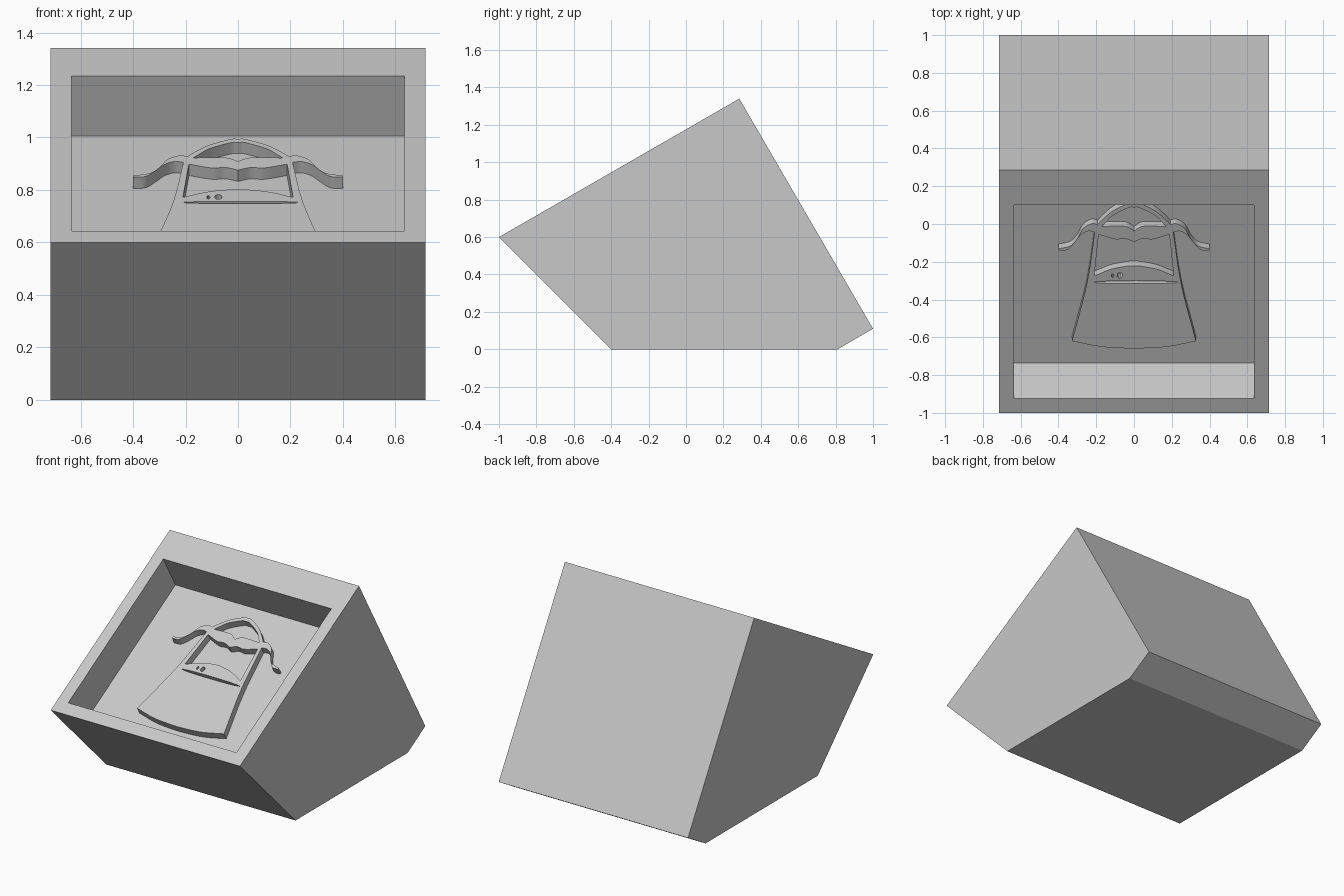
import bpy, bmesh, math
from mathutils import Matrix, Vector

cube = bpy.data.objects.get("Cube")
if cube:
    bpy.data.objects.remove(cube, do_unlink=True)

grey = bpy.data.materials.new("plain_grey")
grey.use_nodes = True
COLOUR = (0.58, 0.58, 0.58, 1)
grey.diffuse_color = COLOUR
grey.node_tree.nodes["Principled BSDF"].inputs["Base Color"].default_value = COLOUR

# Frame of the sloping face: U runs up the slope, N points out of it
TILT = math.radians(30)
U = Vector((0, math.cos(TILT), math.sin(TILT)))
N = Vector((0, -math.sin(TILT), math.cos(TILT)))
EDGE = Vector((0, -1, 0.6))
DEPTH, RELIEF = 0.264, 0.05


def select_only(obj):
    bpy.ops.object.select_all(action='DESELECT')
    obj.select_set(True)
    bpy.context.view_layer.objects.active = obj


def prism(name, profile, half_width):
    """Extrude a (y, z) profile across x."""
    bm = bmesh.new()
    face = bm.faces.new([bm.verts.new((-half_width, y, z)) for y, z in profile])
    out = bmesh.ops.extrude_face_region(bm, geom=[face])
    moved = [v for v in out["geom"] if isinstance(v, bmesh.types.BMVert)]
    bmesh.ops.translate(bm, vec=(2 * half_width, 0, 0), verts=moved)
    bmesh.ops.recalc_face_normals(bm, faces=bm.faces)
    mesh = bpy.data.meshes.new(name)
    bm.to_mesh(mesh)
    bm.free()
    mesh.materials.append(grey)
    obj = bpy.data.objects.new(name, mesh)
    bpy.context.collection.objects.link(obj)
    return obj


def on_slope(u, n):
    p = EDGE + U * u + N * n
    return p.y, p.z


# Wedge-shaped block
block = prism("block", [(-1, 0.6), (0.285, 1.34), (1, 0.11), (0.81, 0), (-0.4, 0)], 0.715)

# Pocket in the sloping face, with a slanted lower wall
slant = 0.067
above = 0.1
cutter = prism("pocket_cutter", [
    on_slope(0.0866 - slant * above / DEPTH, above), on_slope(1.27, above),
    on_slope(1.27, -DEPTH), on_slope(0.0866 + slant, -DEPTH)], 0.635)
cutter.hide_render = True
cut = block.modifiers.new("pocket", 'BOOLEAN')
cut.operation = 'DIFFERENCE'
cut.solver = 'EXACT'
cut.object = cutter
select_only(block)
bpy.ops.object.modifier_apply(modifier=cut.name)
bpy.data.objects.remove(cutter, do_unlink=True)


def smooth(points, steps=6):
    """Smooth curve through the points of one run."""
    p = [Vector(q) for q in points]
    p = [2 * p[0] - p[1]] + p + [2 * p[-1] - p[-2]]
    result = []
    for a, b, c, d in zip(p, p[1:], p[2:], p[3:]):
        for i in range(steps):
            t = i / steps
            result.append(0.5 * (2 * b + (c - a) * t + (2 * a - 5 * b + 4 * c - d) * t ** 2
                                 + (3 * b - a - 3 * c + d) * t ** 3))
    return result + [p[-2]]


def mirrored_loop(*runs):
    """Join smooth runs of a left half and mirror them into a closed loop."""
    half = []
    for run in runs:
        for q in smooth(run):
            if not half or (q - half[-1]).length > 1e-5:
                half.append(q)
    return half + [Vector((-q.x, q.y)) for q in reversed(half[1:-1])]


def ellipse(x, u, rx, ru, sides=14):
    return [Vector((x + rx * math.cos(a), u + ru * math.sin(a)))
            for a in (math.tau * i / sides for i in range(sides))]


# Relief outline: head, wavy arm, flared side, rounded hem
outline = mirrored_loop(
    [(0, 1.16), (-0.03, 1.157), (-0.109, 1.113), (-0.16, 1.065), (-0.193, 1.026)],
    [(-0.193, 1.026), (-0.223, 1.033), (-0.269, 1.003), (-0.3, 0.941),
     (-0.338, 0.897), (-0.4, 0.88)],
    [(-0.4, 0.868), (-0.353, 0.873), (-0.319, 0.911), (-0.28, 0.965),
     (-0.242, 0.987), (-0.208, 0.981)],
    [(-0.208, 0.981), (-0.25, 0.665), (-0.328, 0.315)],
    [(-0.328, 0.315), (-0.17, 0.28), (0, 0.269)])

# Openings through the relief
head_opening = mirrored_loop(
    [(0, 1.133), (-0.03, 1.13), (-0.109, 1.085), (-0.15, 1.04), (-0.17, 1.015)],
    [(-0.17, 1.015), (-0.1, 1.018), (-0.04, 1.015), (0, 0.988)])
chest_opening = mirrored_loop(
    [(0, 0.922), (-0.05, 0.942), (-0.1, 0.938), (-0.187, 0.967)],
    [(-0.187, 0.967), (-0.21, 0.714)],
    [(-0.21, 0.714), (-0.12, 0.755), (-0.03, 0.774), (0, 0.775)])
slit = ellipse(0.01, 0.675, 0.222, 0.009, 20)
small_hole = ellipse(-0.113, 0.715, 0.006, 0.013)
large_hole = ellipse(-0.075, 0.717, 0.014, 0.018)

# Filled and extruded relief plate on the pocket floor
curve = bpy.data.curves.new("relief_figure", 'CURVE')
curve.dimensions = '2D'
curve.fill_mode = 'BOTH'
curve.extrude = RELIEF / 2
for loop in (outline, head_opening, chest_opening, slit, small_hole, large_hole):
    spline = curve.splines.new('POLY')
    spline.points.add(len(loop) - 1)
    for point, q in zip(spline.points, loop):
        point.co = (q.x, q.y, 0, 1)
    spline.use_cyclic_u = True
curve.materials.append(grey)
relief = bpy.data.objects.new("relief_figure", curve)
bpy.context.collection.objects.link(relief)
frame = Matrix((Vector((1, 0, 0)), U, N)).transposed().to_4x4()
frame.translation = EDGE - N * (DEPTH - RELIEF / 2)
relief.matrix_world = frame
select_only(relief)
bpy.ops.object.convert(target='MESH')
relief = bpy.context.view_layer.objects.active
bpy.ops.object.transform_apply(location=True, rotation=True, scale=True)
bpy.ops.object.shade_smooth_by_angle(angle=math.radians(30))
